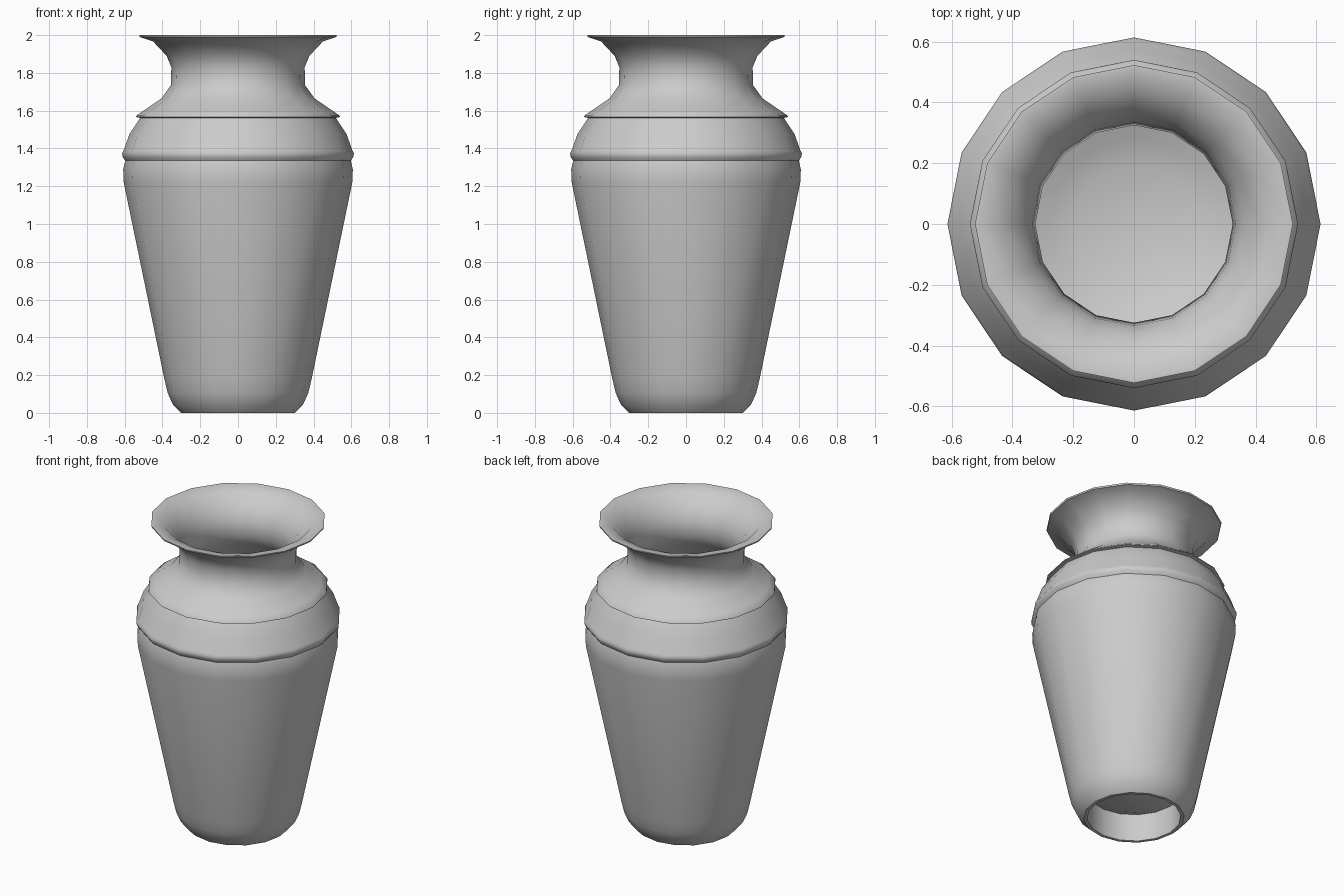
import bpy, bmesh, math

if "Cube" in bpy.data.objects:
    bpy.data.objects.remove(bpy.data.objects["Cube"])

SIDES = 16


def lathe(name, profile, angle=45):
    """Revolve an (r, z) profile around z; points with r = 0 become poles."""
    bm = bmesh.new()
    rings = []
    for r, z in profile:
        if r == 0:
            rings.append([bm.verts.new((0, 0, z))] * SIDES)
        else:
            rings.append([bm.verts.new((r * math.cos(2 * math.pi * i / SIDES),
                                        r * math.sin(2 * math.pi * i / SIDES), z))
                          for i in range(SIDES)])
    for a, b in zip(rings, rings[1:]):
        for i in range(SIDES):
            j = (i + 1) % SIDES
            bm.faces.new(list(dict.fromkeys((a[i], a[j], b[j], b[i]))))
    bmesh.ops.recalc_face_normals(bm, faces=bm.faces)
    mesh = bpy.data.meshes.new(name)
    bm.to_mesh(mesh)
    bm.free()
    obj = bpy.data.objects.new(name, mesh)
    bpy.context.collection.objects.link(obj)
    bpy.ops.object.select_all(action='DESELECT')
    obj.select_set(True)
    bpy.context.view_layer.objects.active = obj
    bpy.ops.object.shade_smooth_by_angle(angle=math.radians(angle))
    return obj


# Recessed underside and foot
foot = [(0, 0.14), (0.20, 0.15), (0.28, 0.18), (0.28, 0.0), (0.30, 0.0),
        (0.345, 0.045), (0.372, 0.105)]
# Tapered body up to the first ledge
body = [(0.39, 0.18), (0.605, 1.22), (0.608, 1.29), (0.597, 1.335), (0.611, 1.355), (0.614, 1.375)]
# Stepped shoulder with the second ledge
shoulder = [(0.606, 1.388), (0.575, 1.475), (0.518, 1.562), (0.54, 1.566), (0.538, 1.574),
            (0.50, 1.60), (0.405, 1.665)]
# Neck and flared lip
neck = [(0.355, 1.735), (0.353, 1.83), (0.378, 1.89), (0.45, 1.967), (0.52, 1.99), (0.523, 2.0)]
# Inner wall and bowl-shaped floor
inside = [(0.51, 2.0), (0.44, 1.982), (0.362, 1.895), (0.335, 1.83), (0.325, 1.74),
          (0.38, 1.65), (0.49, 1.55), (0.575, 1.38), (0.575, 1.22), (0.37, 0.24),
          (0.28, 0.20), (0.20, 0.175), (0, 0.16)]

lathe("vase", foot + body + shoulder + neck + inside)
